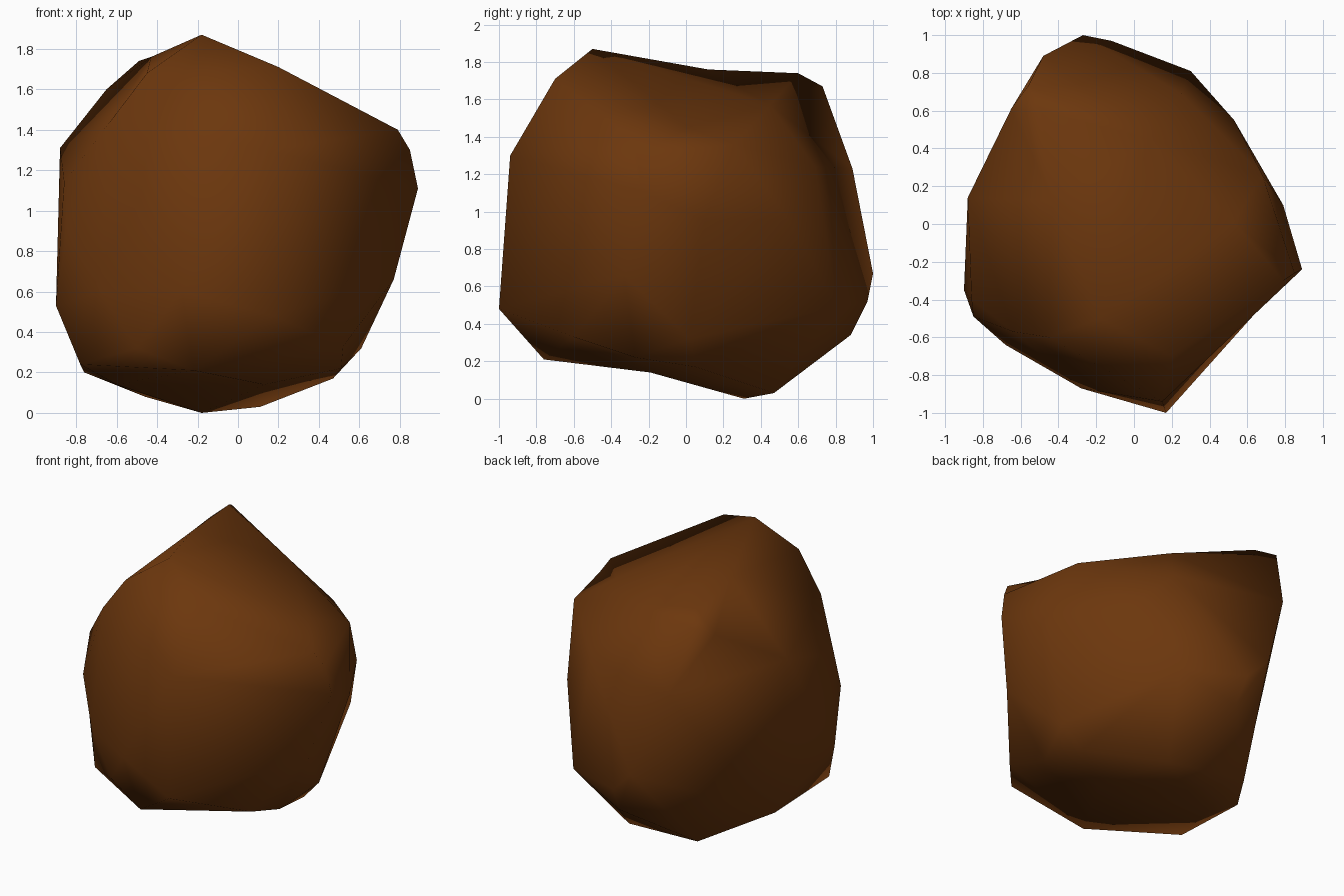
import bpy
import bmesh
from mathutils import Vector

# Remove the default cube only
default_cube = bpy.data.objects.get("Cube")
if default_cube:
    bpy.data.objects.remove(default_cube, do_unlink=True)


def make_material(name, colour):
    material = bpy.data.materials.new(name)
    material.use_nodes = True
    material.diffuse_color = colour
    shader = next(node for node in material.node_tree.nodes if node.type == "BSDF_PRINCIPLED")
    shader.inputs["Base Color"].default_value = colour
    shader.inputs["Roughness"].default_value = 0.9
    return material


# Corners of the boulder, grouped by height
crown = [(-.18, -.5, 1.87), (.2, -.7, 1.71), (-.45, -.6, 1.68), (-.43, .12, 1.76),
         (-.49, .6, 1.74), (-.56, .73, 1.67), (-.65, .61, 1.6), (.08, .45, 1.57)]
shoulder = [(-.64, -.57, 1.43), (-.88, .14, 1.31), (.15, -.94, 1.3), (.79, -.3, 1.4),
            (.85, -.26, 1.3), (.53, .01, 1.45), (.68, .26, 1.36), (.25, .69, 1.24),
            (-.48, .89, 1.23)]
waist = [(.89, -.24, 1.11), (.79, .1, .95), (.53, .55, .95), (-.85, -.49, .88),
         (-.86, -.4, 1.14), (-.27, 1, .67), (.77, -.33, .66), (-.9, -.35, .53),
         (-.28, -.87, .6), (-.68, -.64, .6), (.17, -1, .48), (-.12, .97, .52), (.3, .81, .49)]
foot = [(.52, -.6, .33), (.51, -.27, .22), (.61, .02, .32), (.47, .05, .17),
        (-.1, .88, .34), (-.22, -.76, .21), (-.5, -.68, .32), (-.78, -.46, .24),
        (-.76, .11, .2), (-.6, 0, .14), (-.46, .53, .08), (.13, -.19, .14),
        (.11, .47, .03), (-.18, .31, 0)]


def build_boulder(corners):
    # Join the corners as a net on a ball, then move each one to its own depth,
    # so that the hollows between the ridges survive
    bm = bmesh.new()
    middle = Vector((0, 0, 0.9))
    corner_of = {}
    for corner in map(Vector, corners):
        corner_of[bm.verts.new((corner - middle).normalized())] = corner
    bmesh.ops.convex_hull(bm, input=bm.verts[:])
    for vert, corner in corner_of.items():
        vert.co = corner
    bmesh.ops.recalc_face_normals(bm, faces=bm.faces[:])
    for face in bm.faces:
        face.smooth = True
    mesh = bpy.data.meshes.new("boulder")
    bm.to_mesh(mesh)
    bm.free()
    boulder = bpy.data.objects.new("boulder", mesh)
    bpy.context.collection.objects.link(boulder)
    return boulder


# Smooth brown boulder
boulder = build_boulder(crown + shoulder + waist + foot)
boulder.data.materials.append(make_material("earth brown", (0.15, 0.038, 0.004, 1)))
